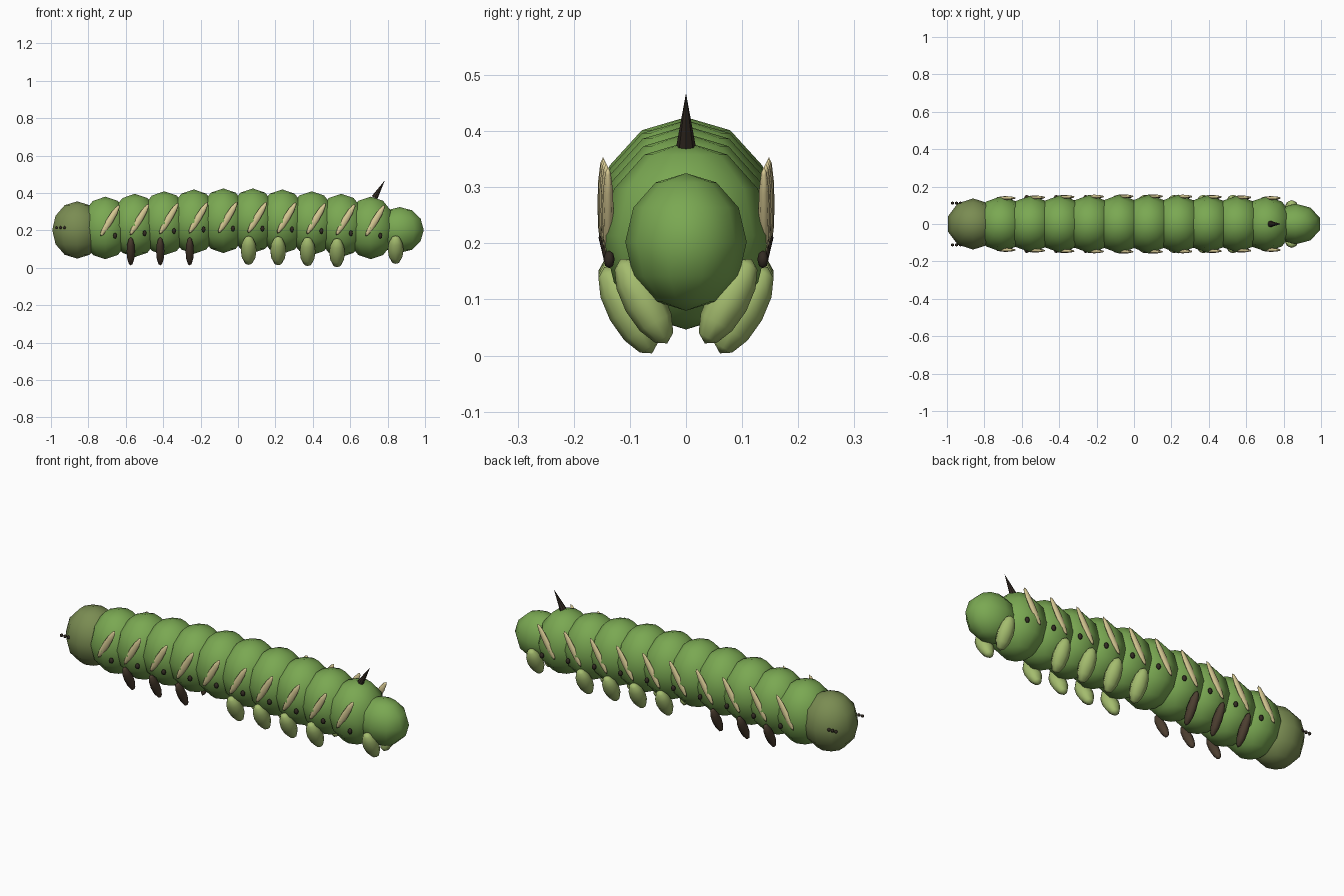
import bpy, math
from mathutils import Matrix, Vector

if "Cube" in bpy.data.objects:
    bpy.data.objects.remove(bpy.data.objects["Cube"])


def material(name, r, g, b):
    lin = [((c / 255 + 0.055) / 1.055) ** 2.4 for c in (r, g, b)]
    m = bpy.data.materials.new(name)
    m.diffuse_color = (*lin, 1)
    m.use_nodes = True
    m.node_tree.nodes["Principled BSDF"].inputs["Base Color"].default_value = m.diffuse_color
    return m


GREEN = material("leaf green", 122, 168, 82)
OLIVE = material("olive head", 122, 140, 82)
PALE = material("pale green", 164, 188, 110)
CREAM = material("cream stripe", 216, 202, 148)
BROWN = material("dark brown", 76, 62, 48)
DARK = material("near black brown", 50, 42, 34)


def finish(obj, name, mat):
    obj.name = name
    obj.data.materials.append(mat)
    for p in obj.data.polygons:
        p.use_smooth = True
    return obj


def ellipsoid(name, mat, loc, radii, segs=10, rings=6, rot=Matrix.Identity(4)):
    bpy.ops.mesh.primitive_uv_sphere_add(segments=segs, ring_count=rings, radius=1)
    obj = bpy.context.object
    obj.data.transform(Matrix.Translation(loc) @ rot @ Matrix.Diagonal((*radii, 1)))
    return finish(obj, name, mat)


def pair(name, mat, loc, radii, segs=8, rings=6, tilt=0, lean=0):
    """Left and right copies; tilt splays the top outward, lean slants it backward."""
    for side, s in (("right", -1), ("left", 1)):
        rot = Matrix.Rotation(-s * tilt, 4, 'X') @ Matrix.Rotation(lean, 4, 'Y')
        ellipsoid(f"{side}_{name}", mat, (loc[0], s * loc[1], loc[2]), radii, segs, rings, rot)


FLAT = math.sin(math.radians(72))     # side width of a ten-sided ring
TILT = math.radians(29)

# Head with three small eyes on each side
ellipsoid("head", OLIVE, (-0.86, 0, 0.2025), (0.14, 0.13 / FLAT, 0.153))
for i, x in enumerate((-0.97, -0.949, -0.928)):
    pair(f"eye_{i + 1}", DARK, (x, 0.112, 0.215), (0.009, 0.009, 0.009), 6, 4)

# Ten body segments, arched a little in the middle
for i in range(10):
    arch = math.sin(math.pi * i / 9)
    x = -0.709 + 0.1576 * i
    z = 0.2135 + 0.039 * arch
    half_width = 0.141 + 0.009 * arch
    ellipsoid(f"body_segment_{i + 1}", GREEN, (x, 0, z),
              (0.14, half_width / FLAT, 0.167 + 0.006 * arch))
    # Slanted side stripe and breathing hole
    pair(f"stripe_{i + 1}", CREAM, (x + 0.024, half_width - 0.002, 0.253 + 0.017 * arch),
         (0.018, 0.010, 0.098), lean=math.radians(31))
    pair(f"breathing_hole_{i + 1}", DARK, (x + 0.052, half_width - 0.004, z - 0.042),
         (0.012, 0.010, 0.016), 6, 4)
    # Thin front legs, then stubby rear legs
    if i in (1, 2, 3):
        pair(f"front_leg_{i}", BROWN, (x - 0.022, 0.108, 0.088),
             (0.022, 0.025, 0.086), tilt=TILT)
    if i in (5, 6, 7, 8):
        pair(f"stub_leg_{i - 4}", PALE, (x - 0.022, 0.103, 0.081 + (z - 0.227) * 0.5),
             (0.042, 0.037, 0.088), tilt=TILT)

# Tail with its clasping legs
ellipsoid("tail", GREEN, (0.864, 0, 0.2025), (0.136, 0.103 / FLAT, 0.1225))
pair("clasper", PALE, (0.843, 0.075, 0.097), (0.042, 0.037, 0.086), tilt=TILT)

# Horn leaning back over the last segment
base, tip = Vector((0.73, 0, 0.375)), Vector((0.785, 0, 0.468))
axis = tip - base
bpy.ops.mesh.primitive_cone_add(vertices=8, radius1=0.017, radius2=0, depth=axis.length)
horn = bpy.context.object
horn.data.transform(Matrix.Translation((base + tip) / 2)
                    @ axis.to_track_quat('Z', 'Y').to_matrix().to_4x4())
finish(horn, "horn", DARK)
bpy.context.view_layer.objects.active = horn
bpy.ops.object.shade_smooth_by_angle()
